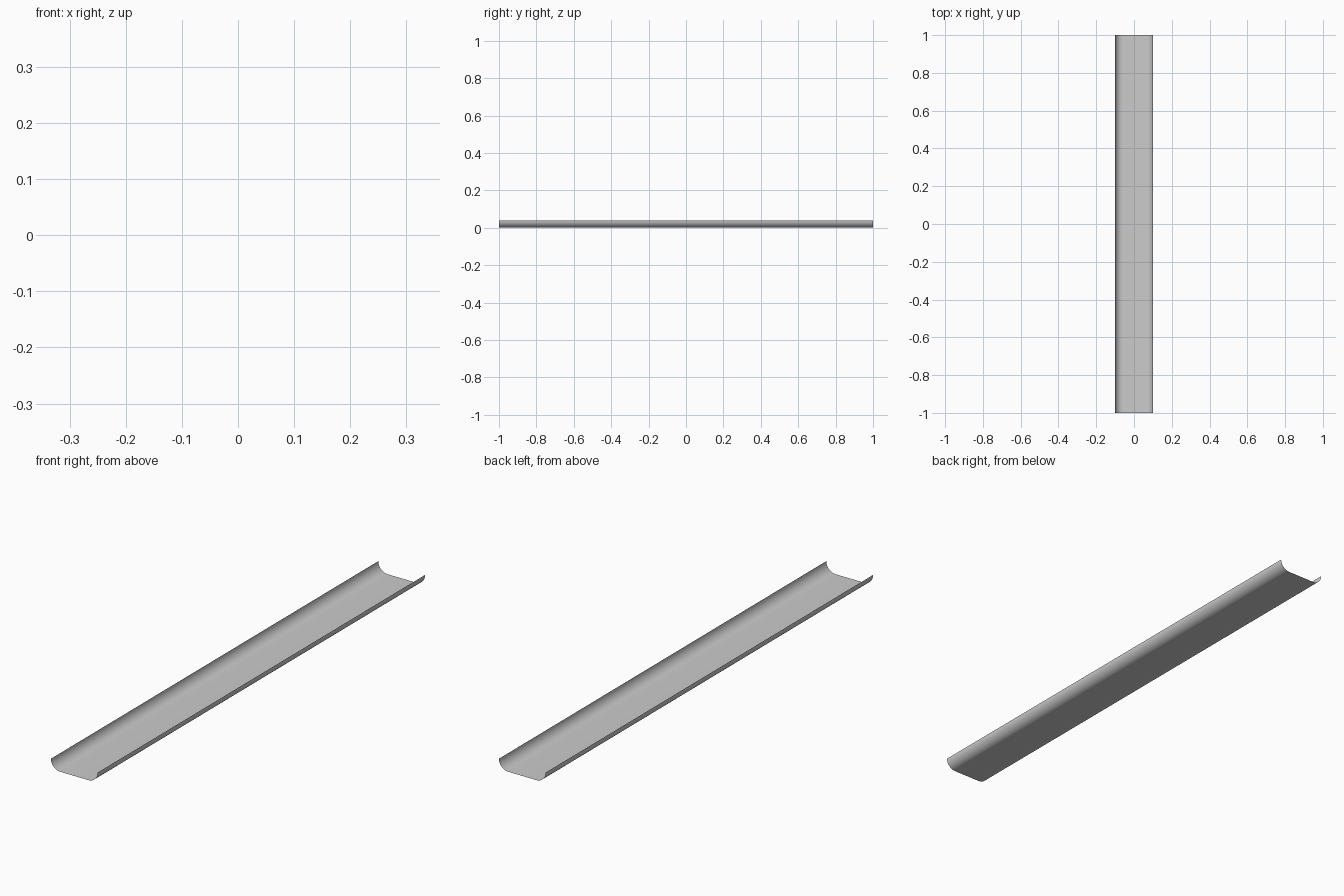
import bpy, bmesh, math

if "Cube" in bpy.data.objects:
    bpy.data.objects.remove(bpy.data.objects["Cube"])

HALF_W, RADIUS, HALF_L, STEPS = 0.1, 0.04, 1.0, 12

# Cross-section: flat floor with a quarter-round lip on each side
right = []
for i in range(STEPS + 1):
    a = math.pi / 2 * i / STEPS
    right.append((HALF_W - RADIUS + RADIUS * math.sin(a), RADIUS - RADIUS * math.cos(a)))
profile = [(-x, z) for x, z in reversed(right)] + right

# Single-sheet channel with open ends, swept along y
bm = bmesh.new()
front = [bm.verts.new((x, -HALF_L, z)) for x, z in profile]
back = [bm.verts.new((x, HALF_L, z)) for x, z in profile]
for i in range(len(profile) - 1):
    bm.faces.new((front[i], front[i + 1], back[i + 1], back[i]))

mesh = bpy.data.meshes.new("channel_tray")
bm.to_mesh(mesh)
bm.free()
tray = bpy.data.objects.new("channel_tray", mesh)
bpy.context.collection.objects.link(tray)

# Smooth shading
bpy.context.view_layer.objects.active = tray
tray.select_set(True)
bpy.ops.object.shade_smooth_by_angle(angle=math.radians(30))
